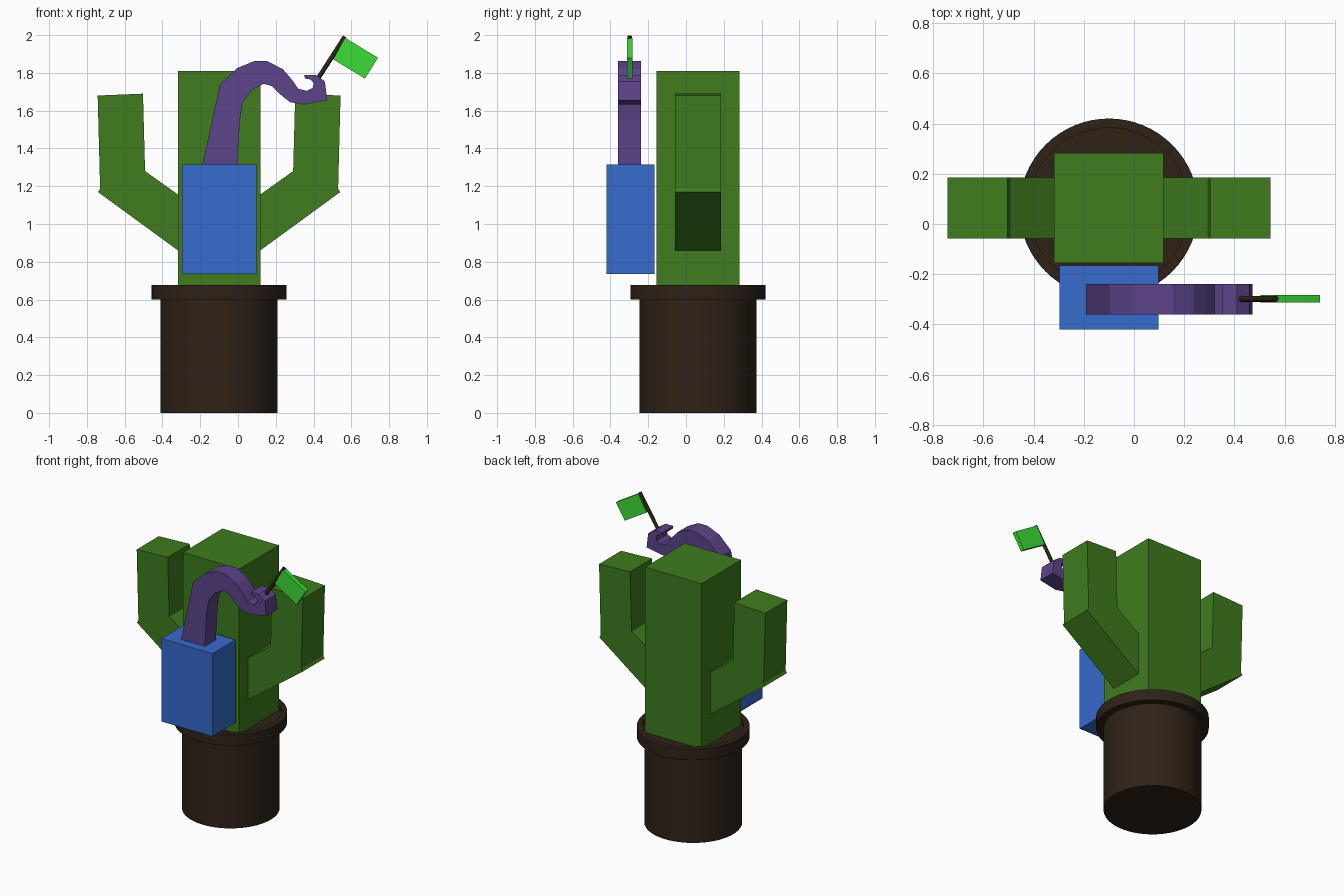
import bpy, bmesh, math
from mathutils import Vector

if "Cube" in bpy.data.objects:
    bpy.data.objects.remove(bpy.data.objects["Cube"])

CX, CY = -0.10, 0.063  # axis of the pot and the trunk


def material(name, rgb):
    m = bpy.data.materials.new(name)
    m.diffuse_color = (*rgb, 1)
    m.use_nodes = True
    m.node_tree.nodes["Principled BSDF"].inputs["Base Color"].default_value = m.diffuse_color
    return m


GREEN = material("plant_green", (0.050, 0.200, 0.013))
BROWN = material("dark_brown", (0.028, 0.016, 0.009))
BLUE = material("blue", (0.038, 0.147, 0.610))
PURPLE = material("purple", (0.110, 0.058, 0.260))
LIME = material("flag_green", (0.045, 0.720, 0.038))


def finish(bm, name, mat):
    bmesh.ops.recalc_face_normals(bm, faces=bm.faces[:])
    mesh = bpy.data.meshes.new(name)
    bm.to_mesh(mesh)
    bm.free()
    mesh.materials.append(mat)
    ob = bpy.data.objects.new(name, mesh)
    bpy.context.collection.objects.link(ob)
    return ob


def plate(name, outline, y0, y1, mat):
    """Extrude an outline in the XZ plane from y0 to y1."""
    bm = bmesh.new()
    face = bm.faces.new([bm.verts.new((x, y0, z)) for x, z in outline])
    new = bmesh.ops.extrude_face_region(bm, geom=[face])["geom"]
    verts = [g for g in new if isinstance(g, bmesh.types.BMVert)]
    bmesh.ops.translate(bm, verts=verts, vec=(0, y1 - y0, 0))
    if not any(face in v.link_faces for v in face.verts) :
        bm.faces.new(face.verts)
    return finish(bm, name, mat)


def box(name, x0, x1, y0, y1, z0, z1, mat):
    return plate(name, [(x0, z0), (x1, z0), (x1, z1), (x0, z1)], y0, y1, mat)


def lathe(name, profile, sides, mat):
    """Revolve (radius, z) points and cap both ends."""
    bm = bmesh.new()
    rings = [[bm.verts.new((CX + r * math.cos(2 * math.pi * i / sides),
                            CY + r * math.sin(2 * math.pi * i / sides), z))
              for i in range(sides)] for r, z in profile]
    for a, b in zip(rings, rings[1:]):
        for i in range(sides):
            j = (i + 1) % sides
            bm.faces.new((a[i], a[j], b[j], b[i]))
    bm.faces.new(rings[0])
    bm.faces.new(rings[-1])
    ob = finish(bm, name, mat)
    bpy.context.view_layer.objects.active = ob
    ob.select_set(True)
    bpy.ops.object.shade_smooth_by_angle(angle=math.radians(30))
    ob.select_set(False)
    return ob


# Pot with an overhanging rim and slightly sunken soil
lathe("pot", [(0.31, 0), (0.31, 0.60), (0.357, 0.60), (0.357, 0.677),
              (0.32, 0.677), (0.32, 0.655)], 64, BROWN)

# Square trunk and its two bent arms
box("trunk", CX - 0.218, CX + 0.218, -0.155, 0.283, 0.655, 1.81, GREEN)
arm = [(-0.30, 0.847), (-0.741, 1.169), (-0.730, 1.187), (-0.743, 1.68),
       (-0.503, 1.69), (-0.492, 1.28), (-0.30, 1.143)]
plate("left_arm", arm, -0.058, 0.185, GREEN)
plate("right_arm", [(2 * CX - x, z) for x, z in arm], -0.058, 0.185, GREEN)

# Blue block hanging in front of the trunk
box("front_block", -0.297, 0.097, -0.42, -0.166, 0.735, 1.315, BLUE)

# Curved neck ending in a small hook
neck = [(-0.19, 1.31), (-0.095, 1.74), (-0.005, 1.825), (0.085, 1.862),
        (0.155, 1.862), (0.237, 1.82), (0.285, 1.765), (0.32, 1.715),
        (0.365, 1.705), (0.395, 1.72), (0.40, 1.745), (0.385, 1.765),
        (0.355, 1.77), (0.35, 1.79), (0.41, 1.79), (0.46, 1.755),
        (0.472, 1.655), (0.35, 1.632), (0.275, 1.645), (0.225, 1.685),
        (0.18, 1.73), (0.135, 1.742), (0.075, 1.71), (0.025, 1.645),
        (0.01, 1.55), (-0.005, 1.31)]
plate("curved_neck", neck, -0.36, -0.239, PURPLE)

# Flag on a tilted pole
bottom, top = Vector((0.425, -0.298, 1.772)), Vector((0.566, -0.298, 1.992))
pole = top - bottom
bpy.ops.mesh.primitive_cylinder_add(vertices=12, radius=0.012, depth=pole.length,
                                    location=(top + bottom) / 2)
ob = bpy.context.object
ob.name = "flag_pole"
ob.rotation_euler = pole.to_track_quat('Z', 'Y').to_euler()
ob.data.materials.append(BROWN)
bpy.ops.object.shade_smooth_by_angle(angle=math.radians(40))
ob.select_set(False)
plate("flag", [(0.568, 1.985), (0.741, 1.88), (0.672, 1.77), (0.503, 1.872)],
      -0.313, -0.283, LIME)
